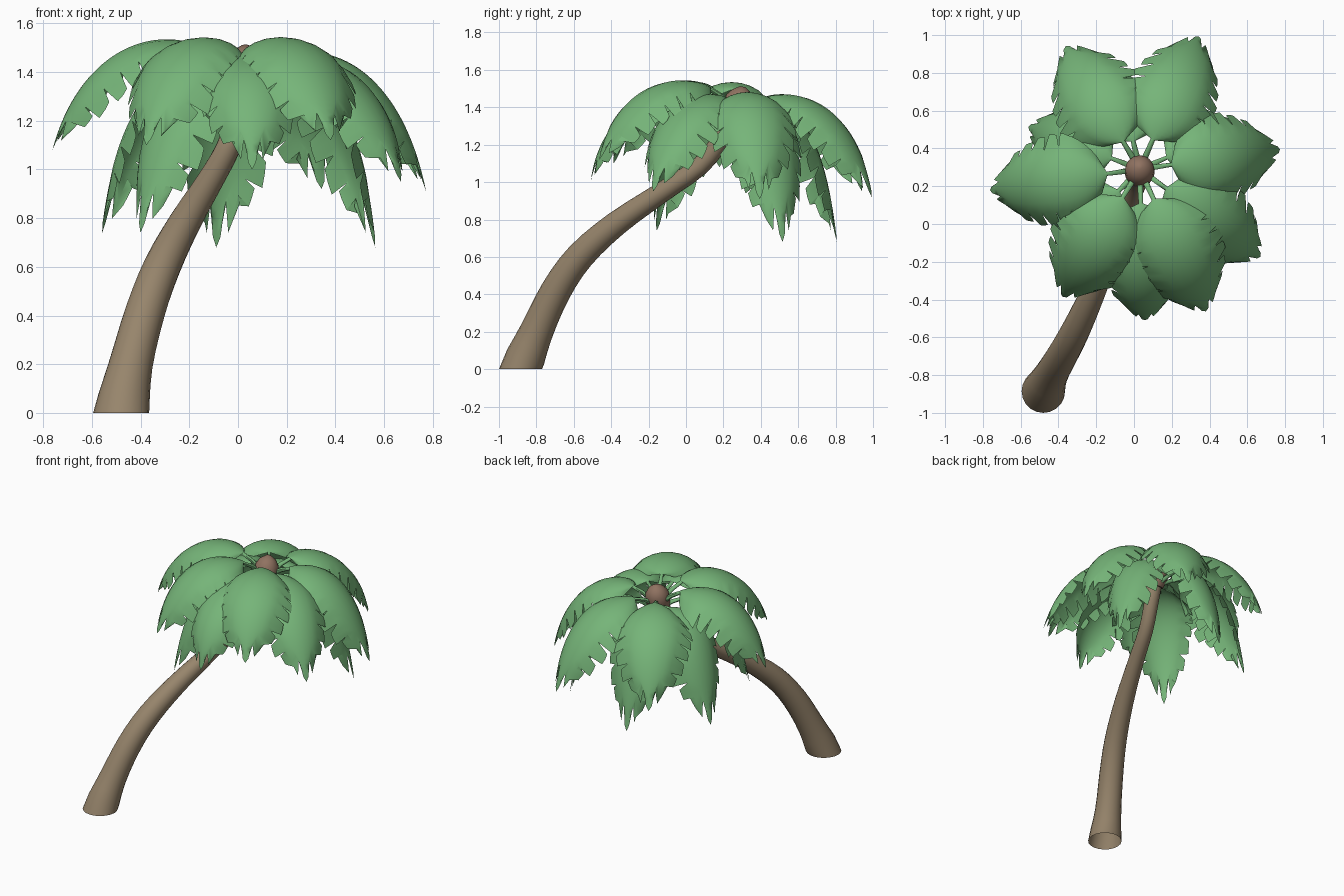
import bpy, bmesh, math, random
from mathutils import Vector

if "Cube" in bpy.data.objects:
    bpy.data.objects.remove(bpy.data.objects["Cube"])

random.seed(4)


def material(name, rgb):
    m = bpy.data.materials.new(name)
    m.diffuse_color = (*rgb, 1)
    m.use_nodes = True
    m.node_tree.nodes["Principled BSDF"].inputs["Base Color"].default_value = m.diffuse_color
    return m


BARK = material("bark", (0.31, 0.235, 0.15))
BUD = material("bud_brown", (0.28, 0.17, 0.12))
LEAF = material("leaf_green", (0.18, 0.46, 0.19))


def finish(bm, name, mat, angle=40):
    bmesh.ops.recalc_face_normals(bm, faces=bm.faces)
    me = bpy.data.meshes.new(name)
    bm.to_mesh(me)
    bm.free()
    ob = bpy.data.objects.new(name, me)
    bpy.context.collection.objects.link(ob)
    me.materials.append(mat)
    bpy.ops.object.select_all(action='DESELECT')
    ob.select_set(True)
    bpy.context.view_layer.objects.active = ob
    bpy.ops.object.shade_smooth_by_angle(angle=math.radians(angle))
    return ob


def smooth_path(vals, steps=3):
    """Catmull-Rom refinement of a list of vectors."""
    out = []
    for i in range(len(vals) - 1):
        b, c = vals[i], vals[i + 1]
        a = vals[i - 1] if i else b * 2 - c
        d = vals[i + 2] if i + 2 < len(vals) else c * 2 - b
        for k in range(steps):
            t = k / steps
            out.append((b * 2 + (c - a) * t + (a * 2 - b * 5 + c * 4 - d) * t**2
                        + (b * 3 - a - c * 3 + d) * t**3) * .5)
    return out + [vals[-1]]


def tube(bm, pts, radii, sides, start_dir=None, cap_start=True):
    """Round tube through pts."""
    pts = [Vector(p) for p in pts]
    rings = []
    for i, (p, r) in enumerate(zip(pts, radii)):
        d = (pts[min(i + 1, len(pts) - 1)] - pts[max(i - 1, 0)]).normalized()
        if i == 0 and start_dir:
            d = Vector(start_dir)
        a = Vector((1, 0, 0))
        if abs(d.x) > 0.8:
            a = Vector((0, 0, 1))
        a = (a - d * a.dot(d)).normalized()
        b = d.cross(a)
        rings.append([bm.verts.new(p + r * (a * math.cos(k * math.tau / sides) + b * math.sin(k * math.tau / sides)))
                      for k in range(sides)])
    for r0, r1 in zip(rings, rings[1:]):
        for k in range(sides):
            j = (k + 1) % sides
            bm.faces.new((r0[k], r0[j], r1[j], r1[k]))
    if cap_start:
        bm.faces.new(rings[0][::-1])
    bm.faces.new(rings[-1])


# leaning trunk with a flat open foot; fourth value is the radius
TRUNK = [(-.48, -.885, 0, .115), (-.44, -.80, .2, .09), (-.38, -.695, .42, .082), (-.31, -.565, .605, .076),
         (-.22, -.37, .78, .066), (-.12, -.13, .945, .055), (-.04, .08, 1.09, .05), (.01, .2, 1.25, .05),
         (.03, .26, 1.39, .055)]
path = smooth_path([Vector(p) for p in TRUNK])
bm = bmesh.new()
tube(bm, [p.xyz for p in path], [p.w for p in path], 20, (0, 0, 1), False)
finish(bm, "trunk", BARK)

# rounded bud on top of the trunk
bm = bmesh.new()
tube(bm, [(.03, .25, 1.34), (.03, .275, 1.39), (.03, .29, 1.45), (.03, .3, 1.485), (.03, .305, 1.51)],
     [.065, .08, .076, .052, .015], 16)
finish(bm, "crown_bud", BUD, 60)


def frond(name, angle, reach, peak, tip_z, half_w, root_z, bulge=.83):
    th = math.radians(angle)
    out, side = Vector((math.cos(th), math.sin(th), 0)), Vector((-math.sin(th), math.cos(th), 0))
    centre = Vector((.03, .29, 0))
    ctrl = [Vector(c) for c in ((.03, root_z), (.25, peak + .10), (reach * bulge, peak + .035), (reach, tip_z))]

    def spine(t):
        u = 1 - t
        p = ctrl[0] * u**3 + ctrl[1] * 3 * u*u*t + ctrl[2] * 3 * u*t*t + ctrl[3] * t**3
        d = ((ctrl[1] - ctrl[0]) * u*u + (ctrl[2] - ctrl[1]) * 2*u*t + (ctrl[3] - ctrl[2]) * t*t).normalized()
        return centre + out * p.x + Vector((0, 0, p.y)), out * -d.y + Vector((0, 0, d.x))

    bm = bmesh.new()
    # stalk
    ts = [0, .1, .2, .3]
    tube(bm, [spine(t)[0] - spine(t)[1] * .012 for t in ts], [.018, .015, .012, .006], 6)
    # arched blade with slits along both edges and a fingered tip
    n, t0, t1 = 32, .19, 1.0
    dt = (t1 - t0) / n
    cols = [-1, -.6, -.4, -.2, 0, .2, .4, .6, 1]
    pull = {1: .09, .6: .03, .4: .10, .2: .02, 0: 0}
    phase = {-1: random.randrange(4), 1: random.randrange(4)}
    rows = []
    for i in range(n + 1):
        s = i / n
        row = []
        for v in cols:
            t, a = t0 + (t1 - t0) * s, v
            if s < .36:
                w = math.sqrt(max(.003, 1 - (1 - s / .36) ** 2))
            else:
                w = 1 - .68 * ((s - .36) / .64) ** 2.3
            if abs(v) == 1 and i > 8:
                k = (i + phase[int(v)]) % 4
                if k == 0:
                    a = v * random.uniform(.62, .74)
                    t -= .2 * dt
                else:
                    t += (0, .1, .5, 1.1)[k] * dt
                    a = v * (0, 1, 1.05, 1.07)[k]
            t += .05 * abs(v) * s * (1 - s) - pull[abs(v)] * max(0, (s - .8) / .2)
            p, nrm = spine(t)
            R = half_w * w / math.sin(1.0)
            p = p + side * R * math.sin(a) - nrm * R * (1 - math.cos(a))
            row.append(bm.verts.new(p))
        rows.append(row)
    for r0, r1 in zip(rows, rows[1:]):
        for k in range(len(cols) - 1):
            bm.faces.new((r0[k], r0[k + 1], r1[k + 1], r1[k]))
    finish(bm, name, LEAF, 60)


# (angle, reach, peak height, tip height, half width)
UPPER = [(-172, .80, 1.54, 1.08, .24), (-121, .79, 1.55, 1.10, .25), (-65, .83, 1.55, 1.12, .25),
         (-36, .79, 1.45, .95, .23), (8, .75, 1.47, .91, .24),
         (66, .77, 1.45, .92, .24), (121, .76, 1.45, .95, .25)]
LOWER = [(159, .63, 1.39, .74, .22), (-134, .62, 1.38, .74, .21), (23, .58, 1.37, .68, .21), (103, .53, 1.36, .68, .21)]
for i, f in enumerate(UPPER):
    frond(f"upper_frond_{i + 1}", *f, 1.40)
for i, f in enumerate(LOWER):
    frond(f"lower_frond_{i + 1}", *f, 1.36)
# front frond stands further out than its neighbours
frond("front_frond", -88, .80, 1.46, 1.0, .21, 1.40, .93)
